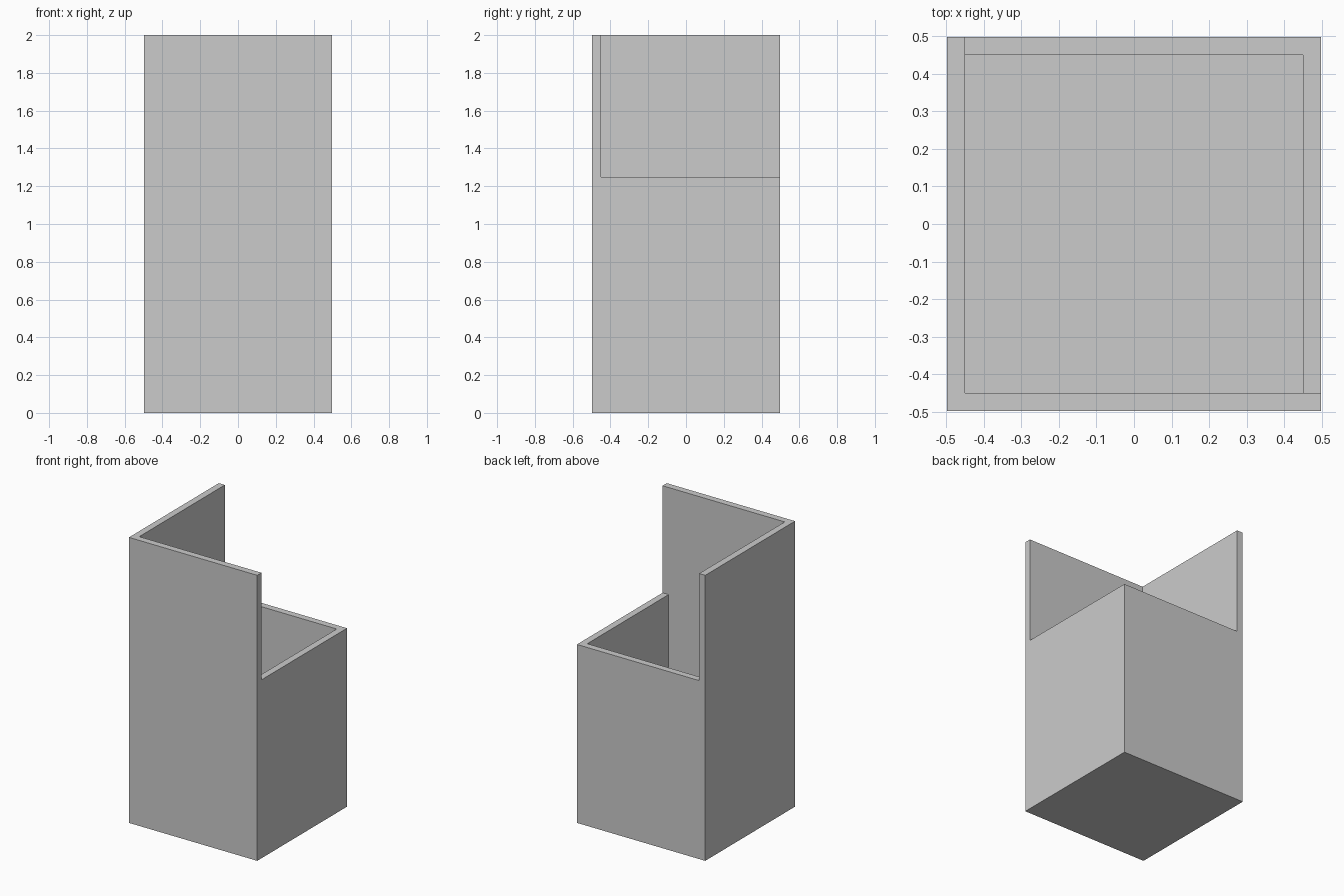
import bpy
import bmesh
from mathutils import Vector

if "Cube" in bpy.data.objects:
    bpy.data.objects.remove(bpy.data.objects["Cube"], do_unlink=True)

# Material
grey = bpy.data.materials.new("light_grey")
grey.use_nodes = True
colour = (0.6, 0.6, 0.6, 1)
grey.diffuse_color = colour
grey.node_tree.nodes["Principled BSDF"].inputs["Base Color"].default_value = colour

# Cut planes: outer faces, wall thickness, floor and the low rim
HALF, INNER = 0.497, 0.45
FLOOR, RIM, TOP = 0.047, 1.25, 2.0
cuts = ([-HALF, -INNER, INNER, HALF],
        [-HALF, -INNER, INNER, HALF],
        [0, FLOOR, RIM, TOP])


def solid(cell):
    """Floor everywhere, low walls all round, tall walls at front and right."""
    i, j, k = cell
    if min(cell) < 0 or max(cell) > 2:
        return False
    tall = i == 0 or j == 0
    wall = tall or i == 2 or j == 2
    return k == 0 or (k == 1 and wall) or (k == 2 and tall)


# Open box: skin every solid cell where it meets empty space
bm = bmesh.new()
cells = [(i, j, k) for i in range(3) for j in range(3) for k in range(3)]
for cell in filter(solid, cells):
    for axis in range(3):
        for side in (0, 1):
            beside = list(cell)
            beside[axis] += 2 * side - 1
            if solid(beside):
                continue
            u, v = (axis + 1) % 3, (axis + 2) % 3
            corners = []
            for du, dv in ((0, 0), (1, 0), (1, 1), (0, 1)):
                index = list(cell)
                index[axis] += side
                index[u] += du
                index[v] += dv
                corners.append(bm.verts.new(Vector(cuts[a][index[a]] for a in range(3))))
            bm.faces.new(corners if side else corners[::-1])

# Weld the skin and merge flat areas, keeping the ring-shaped parts safe
bmesh.ops.remove_doubles(bm, verts=bm.verts, dist=0.0001)
bmesh.ops.dissolve_limit(bm, angle_limit=0.01, verts=bm.verts, edges=bm.edges)
bmesh.ops.recalc_face_normals(bm, faces=bm.faces)
mesh = bpy.data.meshes.new("open_box")
bm.to_mesh(mesh)
bm.free()
mesh.materials.append(grey)
box = bpy.data.objects.new("open_box", mesh)
bpy.context.collection.objects.link(box)
